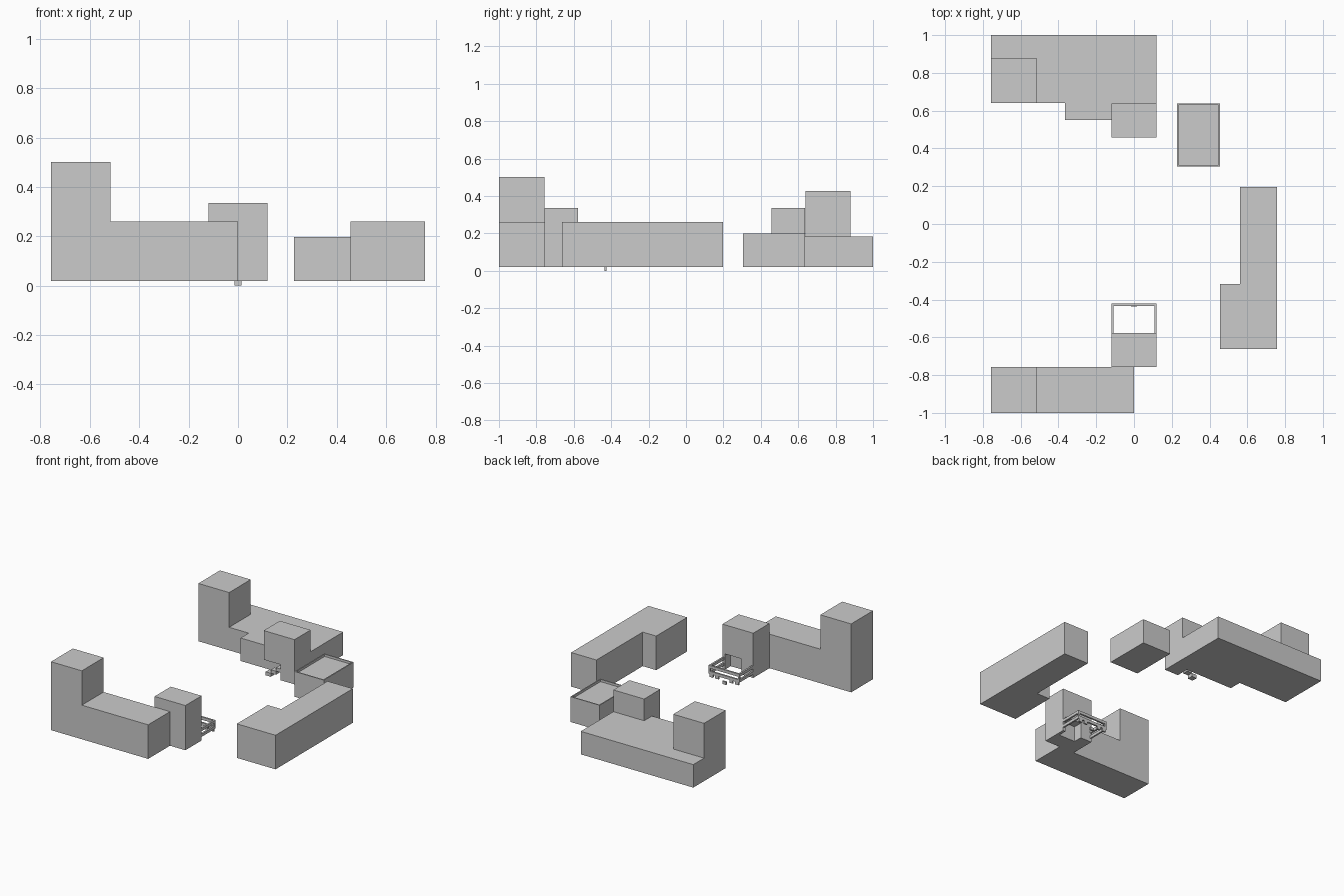
import bpy, bmesh
from mathutils import Vector

if "Cube" in bpy.data.objects:
    bpy.data.objects.remove(bpy.data.objects["Cube"])

B = 0.02  # common base height


def prism(name, pts, lo, hi, axis="z"):
    """Extrude a 2D outline: XY along z, or XZ along y."""
    bm = bmesh.new()
    put = (lambda a, b: (a, b, lo)) if axis == "z" else (lambda a, b: (a, lo, b))
    face = bm.faces.new([bm.verts.new(put(a, b)) for a, b in pts])
    ext = bmesh.ops.extrude_face_region(bm, geom=[face])
    step = Vector((0, 0, hi - lo)) if axis == "z" else Vector((0, hi - lo, 0))
    bmesh.ops.translate(bm, vec=step,
                        verts=[v for v in ext["geom"] if isinstance(v, bmesh.types.BMVert)])
    bmesh.ops.recalc_face_normals(bm, faces=bm.faces[:])
    return finish(name, bm)


def finish(name, bm):
    me = bpy.data.meshes.new(name)
    bm.to_mesh(me)
    bm.free()
    ob = bpy.data.objects.new(name, me)
    bpy.context.collection.objects.link(ob)
    return ob


def box(name, x0, x1, y0, y1, z0, z1):
    return prism(name, [(x0, y0), (x1, y0), (x1, y1), (x0, y1)], z0, z1)


def tray(name, x0, x1, y0, y1, z0, z1, rim, depth):
    """Box with a sunken roof behind a thin parapet."""
    ob = box(name, x0, x1, y0, y1, z0, z1)
    bm = bmesh.new()
    bm.from_mesh(ob.data)
    top = max(bm.faces, key=lambda f: f.calc_center_median().z)
    bmesh.ops.inset_region(bm, faces=[top], thickness=rim)
    ext = bmesh.ops.extrude_face_region(bm, geom=[top])
    bmesh.ops.translate(bm, vec=(0, 0, -depth),
                        verts=[v for v in ext["geom"] if isinstance(v, bmesh.types.BMVert)])
    if top.is_valid:
        bmesh.ops.delete(bm, geom=[top], context="FACES_ONLY")
    bmesh.ops.recalc_face_normals(bm, faces=bm.faces[:])
    bm.to_mesh(ob.data)
    bm.free()


def rail(name, x0, x1, y0, y1, z0, z1, t):
    """Three-sided rail, open toward the building on -y."""
    prism(name, [(x0, y0), (x0 + t, y0), (x0 + t, y1 - t), (x1 - t, y1 - t),
                 (x1 - t, y0), (x1, y0), (x1, y1), (x0, y1)], z0, z1)


def doorway(name, x0, x1, d0, d1, h, top, y0, y1):
    """Wall slab with a ground-level opening from d0 to d1."""
    pts = [(x0, B), (d0, B), (d0, h), (d1, h), (d1, B), (x1, B), (x1, top), (x0, top)]
    prism(name, pts, y0, y1, "y")


# South wing with its tall tower, one stepped profile
prism("south_wing", [(-.757, B), (0, B), (0, .26), (-.517, .26), (-.517, .502), (-.757, .502)],
      -1, -.757, "y")

# South stair tower with a doorway facing the court
box("south_stair_tower", -.12, .12, -.757, -.64, B, .335)
doorway("south_stair_front", -.12, .12, -.03, .1, .13, .335, -.64, -.577)

# Porch rails, stubs and the small foot
for i, (z0, z1) in enumerate([(.045, .065), (.085, .105)]):
    rail(f"porch_rail_{i}", -.12, .12, -.577, -.422, z0, z1, .012)
for i, x in enumerate([-.1, -.055, .055, .1]):
    box(f"porch_stub_{i}", x - .013, x + .013, -.434, -.422, .025, .045)
for i, x in enumerate([-.114, .114]):
    box(f"porch_post_{i}", x - .006, x + .006, -.434, -.422, .065, .085)
box("porch_foot", -.015, .015, -.437, -.425, 0, B)

# East wing
prism("east_wing", [(.455, -.663), (.757, -.663), (.757, .197), (.56, .197),
                    (.56, -.318), (.455, -.318)], B, .26)

# Corner pavilion with parapet
tray("corner_pavilion", .227, .455, .305, .637, B, .198, .011, .016)

# North wing and its tower
prism("north_wing", [(-.757, .64), (-.365, .64), (-.365, .55), (.12, .55),
                     (.12, 1), (-.757, 1)], B, .182)
box("north_tower", -.757, -.517, .64, .88, .182, .427)

# North stair tower, overhanging its open entrance corner
box("north_stair_upper", -.12, .12, .458, .637, .13, .335)
box("north_stair_wall", .01, .12, .458, .55, B, .13)
for i in range(3):
    box(f"entrance_step_{i}", -.11 + i * .04, -.07 + i * .04, .465, .505,
        B + i * .025, B + .025 + i * .025)
